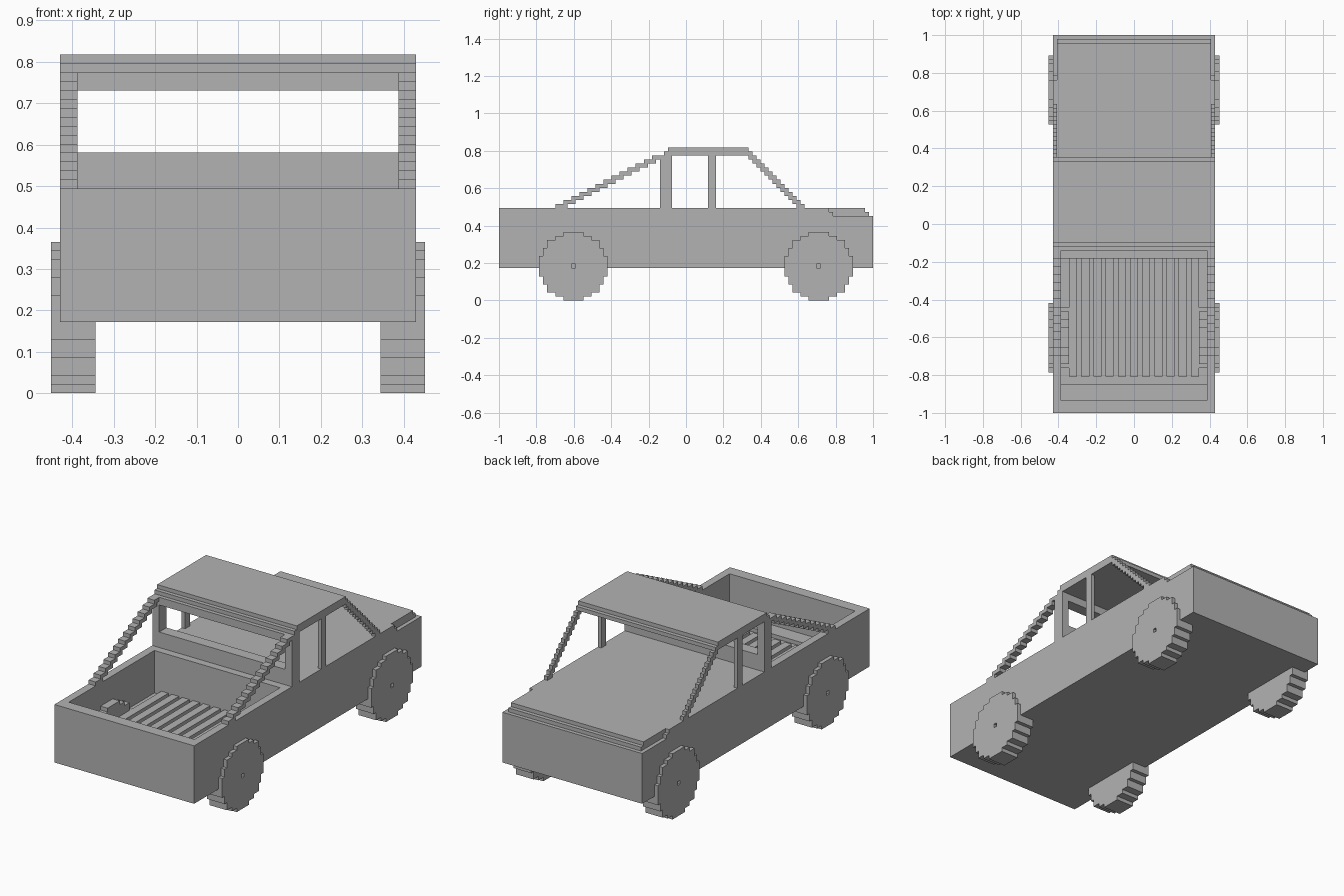
import bpy, bmesh

if "Cube" in bpy.data.objects:
    bpy.data.objects.remove(bpy.data.objects["Cube"])

V = 2 / 93            # one block; the truck is 93 blocks long
grey = bpy.data.materials.new("light_grey")
grey.diffuse_color = (0.45, 0.45, 0.45, 1)
grey.use_nodes = True
grey.node_tree.nodes["Principled BSDF"].inputs["Base Color"].default_value = grey.diffuse_color


def stepped(name, rows, x0, x1):
    """Stack of rows (z, y_start, y_end) in blocks, extruded from x0 to x1."""
    pts = []
    for z, a, b in rows:
        pts += [(b, z), (b, z + 1)]
    for z, a, b in reversed(rows):
        pts += [(a, z + 1), (a, z)]
    pts = [p for i, p in enumerate(pts) if p != pts[i - 1]]
    bm = bmesh.new()
    face = bm.faces.new([bm.verts.new((x0 * V, y * V - 1, z * V)) for y, z in pts])
    ext = bmesh.ops.extrude_face_region(bm, geom=[face])["geom"]
    moved = [g for g in ext if isinstance(g, bmesh.types.BMVert)]
    bmesh.ops.translate(bm, verts=moved, vec=((x1 - x0) * V, 0, 0))
    bmesh.ops.recalc_face_normals(bm, faces=bm.faces[:])
    return finish(name, bm)


def box(name, x0, x1, y0, y1, z0, z1):
    """Box with its limits given in blocks."""
    bm = bmesh.new()
    bmesh.ops.create_cube(bm, size=1)
    lo, hi = (x0, y0, z0), (x1, y1, z1)
    for v in bm.verts:
        c = [hi[i] if v.co[i] > 0 else lo[i] for i in range(3)]
        v.co = (c[0] * V, c[1] * V - 1, c[2] * V)
    bmesh.ops.recalc_face_normals(bm, faces=bm.faces[:])
    return finish(name, bm)


def finish(name, bm):
    mesh = bpy.data.meshes.new(name)
    bm.to_mesh(mesh)
    bm.free()
    mesh.materials.append(grey)
    ob = bpy.data.objects.new(name, mesh)
    bpy.context.collection.objects.link(ob)
    return ob


def cut(ob, *limits):
    """Cut a box-shaped piece out of an object."""
    cutter = box("cutter", *limits)
    cutter.hide_render = True
    mod = ob.modifiers.new("cut", "BOOLEAN")
    mod.operation, mod.solver, mod.object = "DIFFERENCE", "EXACT", cutter
    bpy.context.view_layer.objects.active = ob
    bpy.ops.object.modifier_apply(modifier=mod.name)
    bpy.data.objects.remove(cutter)


# Body with open bed, stepped nose and lowered outer edges
body = box("body", -20, 20, 0, 93, 8, 23)
cut(body, -18, 18, 3, 38, 12, 30)
cut(body, -30, 30, 91, 99, 22, 30)
cut(body, -30, 30, 92, 99, 21, 30)
for x0, x1 in ((-30, -19), (19, 30)):
    cut(body, x0, x1, 82, 99, 22, 30)
    cut(body, x0, x1, 83, 99, 21, 30)

# Bed ledge and slats
box("bed_ledge", -18, 18, 3, 7, 12, 13)
for i in range(11):
    box("bed_slat", -16 + 3 * i, -14 + 3 * i, 9, 38, 12, 13)

# Cab: roof, panel below and above the rear window
stepped("roof", [(36, 41, 63), (37, 42, 62)], -20, 20)
box("rear_panel", -18, 18, 40, 43, 23, 27)
box("rear_header", -18, 18, 40, 43, 34, 36)

# Wheel outline as rows of blocks
disc = []
for d in range(-8, 9):
    h = int((72.25 - d * d) ** 0.5)
    disc.append((d + 8, -h - 0.5, h + 0.5))

for s in (-1, 1):
    # Pillars and sloping struts
    box("rear_pillar", *sorted((18 * s, 20 * s)), 40, 43, 23, 36)
    box("door_pillar", *sorted((19 * s, 20 * s)), 52, 54, 23, 36)
    stepped("rear_strut", [(23 + k, 14 + 2 * k, 17 + 2 * k) for k in range(13)], 18 * s, 20 * s)
    stepped("windscreen_strut", [(z, 97 - z, 99 - z) for z in range(23, 36)], 19 * s, 20 * s)
    # Wheels with a small hub hole
    for y in (18.5, 79.5):
        wheel = stepped("wheel", [(z, y + a, y + b) for z, a, b in disc], 16 * s, 21 * s)
        cut(wheel, *sorted((20 * s, 23 * s)), y - 0.5, y + 0.5, 8, 9)
